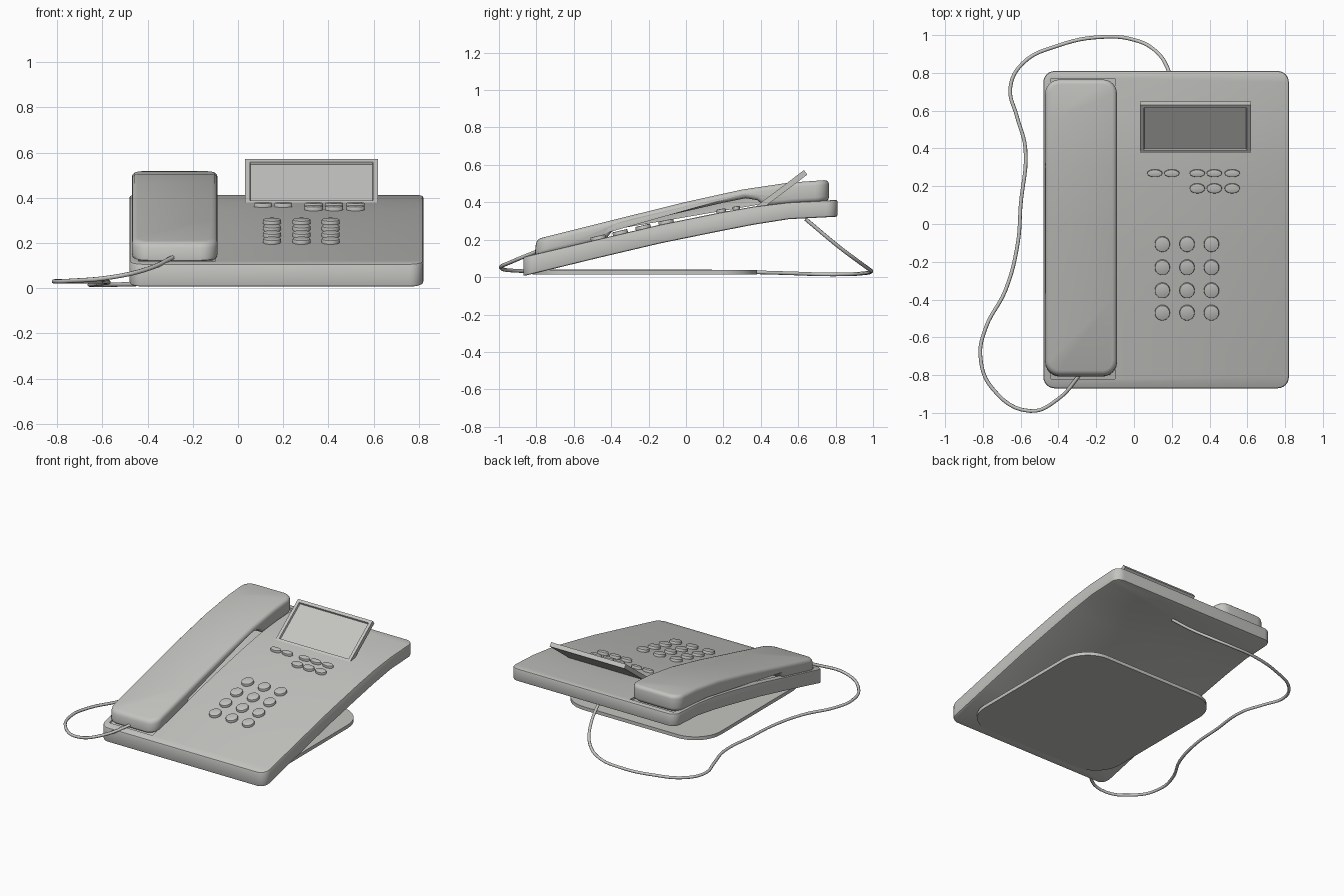
import bpy, bmesh, math
from mathutils import Matrix, Vector

if "Cube" in bpy.data.objects:
    bpy.data.objects.remove(bpy.data.objects["Cube"])

grey = bpy.data.materials.new("warm_grey_plastic")
grey.diffuse_color = (0.55, 0.55, 0.53, 1)
grey.use_nodes = True
grey.node_tree.nodes["Principled BSDF"].inputs["Base Color"].default_value = grey.diffuse_color


def finish(name, bm, bevel=0, segments=2, cutter=None):
    """Turn a bmesh into a shaded object, with optional edge rounding and a cut."""
    bmesh.ops.recalc_face_normals(bm, faces=bm.faces[:])
    me = bpy.data.meshes.new(name)
    bm.to_mesh(me)
    bm.free()
    me.materials.append(grey)
    ob = bpy.data.objects.new(name, me)
    bpy.context.collection.objects.link(ob)
    bpy.ops.object.select_all(action='DESELECT')
    bpy.context.view_layer.objects.active = ob
    ob.select_set(True)
    if bevel:
        m = ob.modifiers.new("round", 'BEVEL')
        m.width, m.segments = bevel, segments
        m.limit_method, m.angle_limit = 'ANGLE', math.radians(50)
        m.use_clamp_overlap = False
        bpy.ops.object.modifier_apply(modifier=m.name)
    if cutter:
        m = ob.modifiers.new("cut", 'BOOLEAN')
        m.operation, m.object, m.solver = 'DIFFERENCE', cutter, 'EXACT'
        bpy.ops.object.modifier_apply(modifier=m.name)
        bpy.data.objects.remove(cutter)
    bpy.ops.object.shade_smooth_by_angle(angle=math.radians(35))
    return ob


def prism(profile, x0, x1, radius=0):
    """Extrude a y-z profile along x and round its four upright corners."""
    bm = bmesh.new()
    face = bm.faces.new([bm.verts.new((x0, y, z)) for y, z in profile])
    ext = bmesh.ops.extrude_face_region(bm, geom=[face])
    moved = [v for v in ext['geom'] if isinstance(v, bmesh.types.BMVert)]
    bmesh.ops.translate(bm, verts=moved, vec=(x1 - x0, 0, 0))
    if radius:
        lo, hi = min(p[0] for p in profile), max(p[0] for p in profile)
        corners = [e for e in bm.edges
                   if abs(e.verts[0].co.x - e.verts[1].co.x) < 1e-4
                   and any(all(abs(v.co.y - s) < 0.02 for v in e.verts) for s in (lo, hi))]
        bmesh.ops.bevel(bm, geom=corners, offset=radius, segments=6,
                        profile=0.5, affect='EDGES')
    return bm


# Curved wedge of the body
top = [(-0.87, 0.108), (-0.48, 0.20), (-0.14, 0.28), (0.18, 0.345),
       (0.36, 0.377), (0.55, 0.40), (0.81, 0.413)]
under = [(-0.87, 0.005), (-0.48, 0.10), (-0.14, 0.18), (0.18, 0.245),
         (0.36, 0.28), (0.55, 0.31), (0.81, 0.323)]


def surface(y):
    """Height and slope angle of the body top at y."""
    for (ya, za), (yb, zb) in zip(top, top[1:]):
        if y <= yb:
            break
    return za + (zb - za) * (y - ya) / (yb - ya), math.atan2(zb - za, yb - ya)


# Shallow tray under the handset, cut into the body
ys = [-0.82, -0.48, -0.14, 0.18, 0.36, 0.55, 0.77]
tray = finish("tray_cutter", prism([(y, surface(y)[0] - 0.015) for y in ys] +
                                   [(0.77, 0.6), (-0.82, 0.6)], -0.44, -0.1))
tray.hide_render = True
finish("body", prism(under + top[::-1], -0.48, 0.82, 0.06), 0.01, 2, tray)

# Handset: curved back, arched grip, two rounded ends resting on the body
handset = [(-0.81, 0.11), (-0.62, 0.155), (-0.43, 0.20), (-0.40, 0.24), (-0.35, 0.268),
           (-0.28, 0.288), (0.0, 0.352), (0.2, 0.398), (0.32, 0.422), (0.38, 0.412),
           (0.42, 0.38), (0.58, 0.395), (0.765, 0.405),
           (0.765, 0.52), (0.55, 0.505), (0.30, 0.468), (0.0, 0.402),
           (-0.4, 0.303), (-0.80, 0.203)]
finish("handset", prism(handset, -0.47, -0.09, 0.075), 0.025, 3)

# Flat foot plate under the front of the body
bm = bmesh.new()
bmesh.ops.create_cube(bm, size=1, matrix=Matrix.Translation((0.17, -0.22, 0.026))
                      @ Matrix.Diagonal((1.14, 1.2, 0.024, 1)))
upright = [e for e in bm.edges if abs(e.verts[0].co.z - e.verts[1].co.z) > 0.01]
bmesh.ops.bevel(bm, geom=upright, offset=0.2, segments=10, profile=0.5, affect='EDGES')
finish("foot_plate", bm)

# Tilted display with a sunken screen
bm = bmesh.new()
bmesh.ops.create_cube(bm, size=1, matrix=Matrix.Diagonal((0.588, 0.325, 0.03, 1)))
bm.faces.ensure_lookup_table()
front = max(bm.faces, key=lambda f: f.calc_center_median().z)
bmesh.ops.inset_individual(bm, faces=[front], thickness=0.03, depth=0)
bmesh.ops.inset_individual(bm, faces=[front], thickness=0.005, depth=-0.012)
bmesh.ops.transform(bm, verts=bm.verts[:], matrix=Matrix.Translation((0.325, 0.51, 0.462))
                    @ Matrix.Rotation(math.radians(37), 4, 'X'))
finish("display", bm)


def key(name, x, y, rx, ry):
    """Low elliptical key lying on the sloped body."""
    z, slope = surface(y)
    bm = bmesh.new()
    bmesh.ops.create_cone(bm, cap_ends=True, segments=24, radius1=1, radius2=1, depth=0.036,
                          matrix=Matrix.Diagonal((rx, ry, 1, 1)))
    bmesh.ops.transform(bm, verts=bm.verts[:], matrix=Matrix.Translation((x, y, z))
                        @ Matrix.Rotation(slope, 4, 'X'))
    finish(name, bm, 0.005)


# Number keys and function keys
for y in (-0.105, -0.228, -0.35, -0.468):
    for x in (0.15, 0.281, 0.41):
        key("number_key", x, y, 0.04, 0.041)
for y, xs in ((0.27, (0.11, 0.20, 0.335, 0.425, 0.52)), (0.19, (0.335, 0.425, 0.52))):
    for x in xs:
        key("function_key", x, y, 0.04, 0.02 if y > 0.2 else 0.026)

# Cord from the underside of the body round to the front of the handset
path = [(0.21, 0.64, 0.31), (0.18, 0.82, 0.16), (0.11, 0.92, 0.085), (0.0, 0.975, 0.045),
        (-0.17, 0.99, 0.03), (-0.4, 0.945, 0.02), (-0.59, 0.85, 0.015), (-0.655, 0.72, 0.015),
        (-0.62, 0.57, 0.02), (-0.575, 0.4, 0.025), (-0.60, 0.1, 0.03), (-0.615, -0.1, 0.03),
        (-0.68, -0.35, 0.03), (-0.785, -0.55, 0.03), (-0.813, -0.7, 0.03),
        (-0.75, -0.87, 0.032), (-0.55, -0.99, 0.05), (-0.4, -0.925, 0.085),
        (-0.28, -0.79, 0.14)]
curve = bpy.data.curves.new("cord", 'CURVE')
curve.dimensions = '3D'
curve.bevel_depth, curve.bevel_resolution, curve.resolution_u = 0.01, 2, 6
curve.use_fill_caps = True
spline = curve.splines.new('BEZIER')
spline.bezier_points.add(len(path) - 1)
for p, co in zip(spline.bezier_points, path):
    p.co = Vector(co)
    p.handle_left_type = p.handle_right_type = 'AUTO'
curve.materials.append(grey)
bpy.context.collection.objects.link(bpy.data.objects.new("cord", curve))
